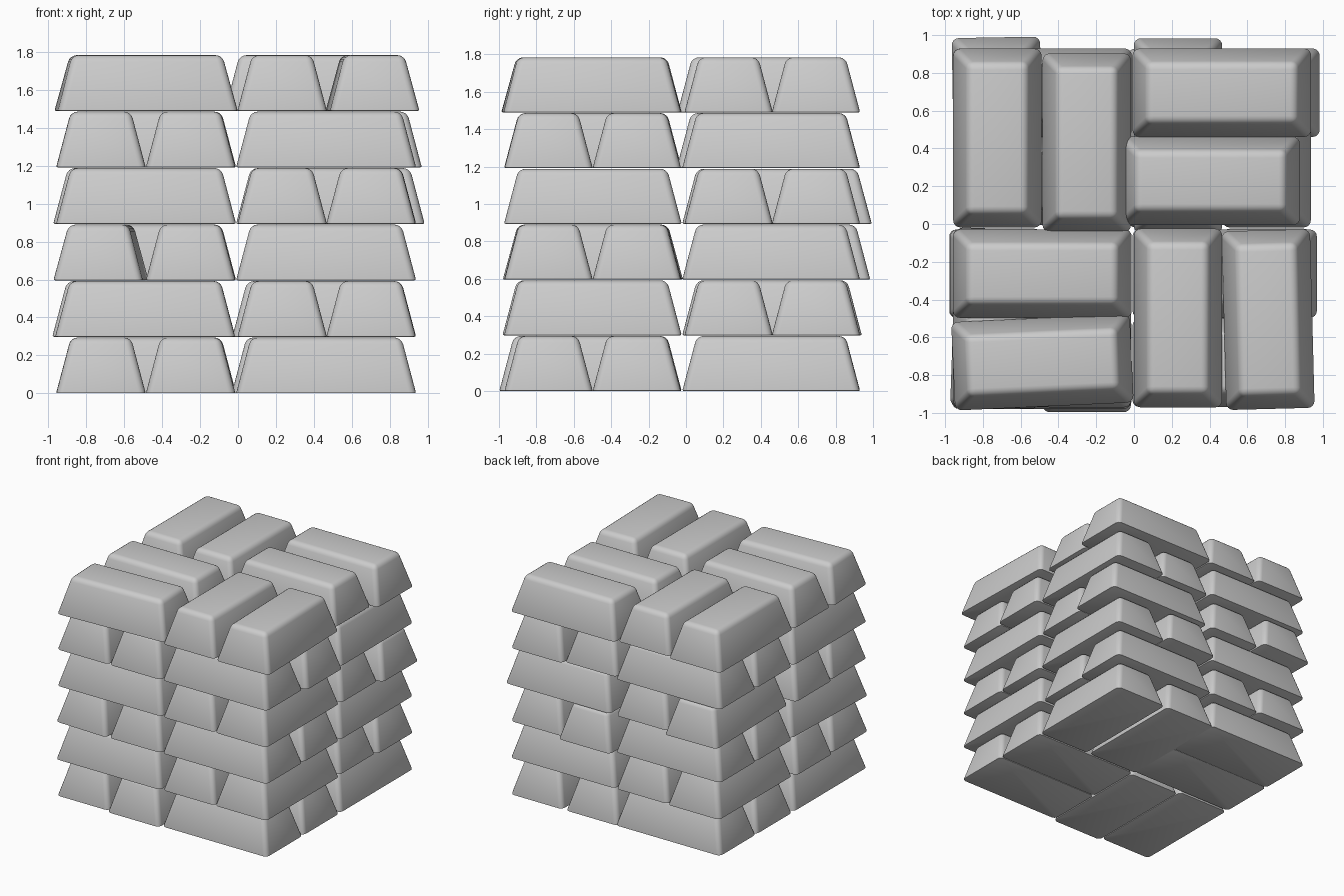
import bpy, bmesh, math
from mathutils import Matrix

if "Cube" in bpy.data.objects:
    bpy.data.objects.remove(bpy.data.objects["Cube"])

LENGTH, WIDTH, HEIGHT, STEP, TAPER = 0.95, 0.472, 0.294, 0.298, 0.078


def ingot_mesh():
    # tapered block with rounded top and side edges and a fine base chamfer
    bm = bmesh.new()
    bmesh.ops.create_cube(bm, size=1)
    for v in bm.verts:
        inset = TAPER if v.co.z > 0 else 0
        v.co.x *= LENGTH - 2 * inset
        v.co.y *= WIDTH - 2 * inset
        v.co.z = HEIGHT if v.co.z > 0 else 0
    upper = [e for e in bm.edges if any(v.co.z > 0.1 for v in e.verts)]
    bmesh.ops.bevel(bm, geom=upper, offset=0.036, segments=4, profile=0.5, affect='EDGES')
    base = [e for e in bm.edges if all(v.co.z < 0.001 for v in e.verts)]
    bmesh.ops.bevel(bm, geom=base, offset=0.008, segments=2, profile=0.5, affect='EDGES')
    bmesh.ops.recalc_face_normals(bm, faces=bm.faces[:])
    mesh = bpy.data.meshes.new("ingot")
    bm.to_mesh(mesh)
    bm.free()
    mesh.shade_smooth()
    mesh.set_sharp_from_angle(angle=math.radians(40))
    return mesh


# regular positions: (outer, inner) for short sides, one centre for long sides
SHORT_X = {-1: (-0.723, -0.250), 1: (0.702, 0.233)}
SHORT_Y = {-1: (-0.735, -0.263), 1: (0.695, 0.228)}
LONG_X = {-1: -0.485, 1: 0.465}
LONG_Y = {-1: -0.498, 1: 0.455}

# careless placement: (layer, x side, y side, 0 outer / 1 inner): dx, dy, degrees
NUDGE = {
    (0, -1, -1, 1): (0, -0.025, 0),
    (0, 1, 1, 1): (-0.03, 0, 0),
    (1, -1, -1, 1): (-0.02, 0, 0),
    (1, -1, -1, 0): (-0.005, -0.01, 0),
    (1, 1, 1, 1): (-0.02, 0.0, 0),
    (1, -1, 1, 0): (0, 0.01, 0),
    (2, -1, -1, 0): (0, 0, -2),
    (2, 1, 1, 1): (0, 0.055, 0),
    (3, -1, 1, 0): (0, 0.06, 1),
    (3, 1, 1, 0): (0.045, 0, 0),
    (3, -1, -1, 1): (-0.015, 0, 0),
    (4, 1, -1, 1): (0.03, 0, 0),
    (4, 1, 1, 1): (0, -0.03, 0),
    (5, -1, -1, 0): (0, 0.003, 2.6),
    (5, 1, -1, 0): (0.008, -0.008, 1.5),
    (5, 1, 1, 1): (-0.06, 0, 0),
    (5, -1, 1, 1): (0, -0.025, 0),
}

mesh = ingot_mesh()
for layer in range(6):
    for sx in (-1, 1):
        for sy in (-1, 1):
            # neighbouring quadrants and layers alternate direction
            along_x = (sx * sy > 0) == (layer % 2 == 1)
            for i in (0, 1):
                x = LONG_X[sx] if along_x else SHORT_X[sx][i]
                y = SHORT_Y[sy][i] if along_x else LONG_Y[sy]
                dx, dy, deg = NUDGE.get((layer, sx, sy, i), (0, 0, 0))
                bar = bpy.data.objects.new(f"ingot_layer_{layer + 1}", mesh)
                bar.location = (x + dx, y + dy, layer * STEP)
                bar.rotation_euler.z = math.radians(deg + (0 if along_x else 90))
                bpy.context.collection.objects.link(bar)
